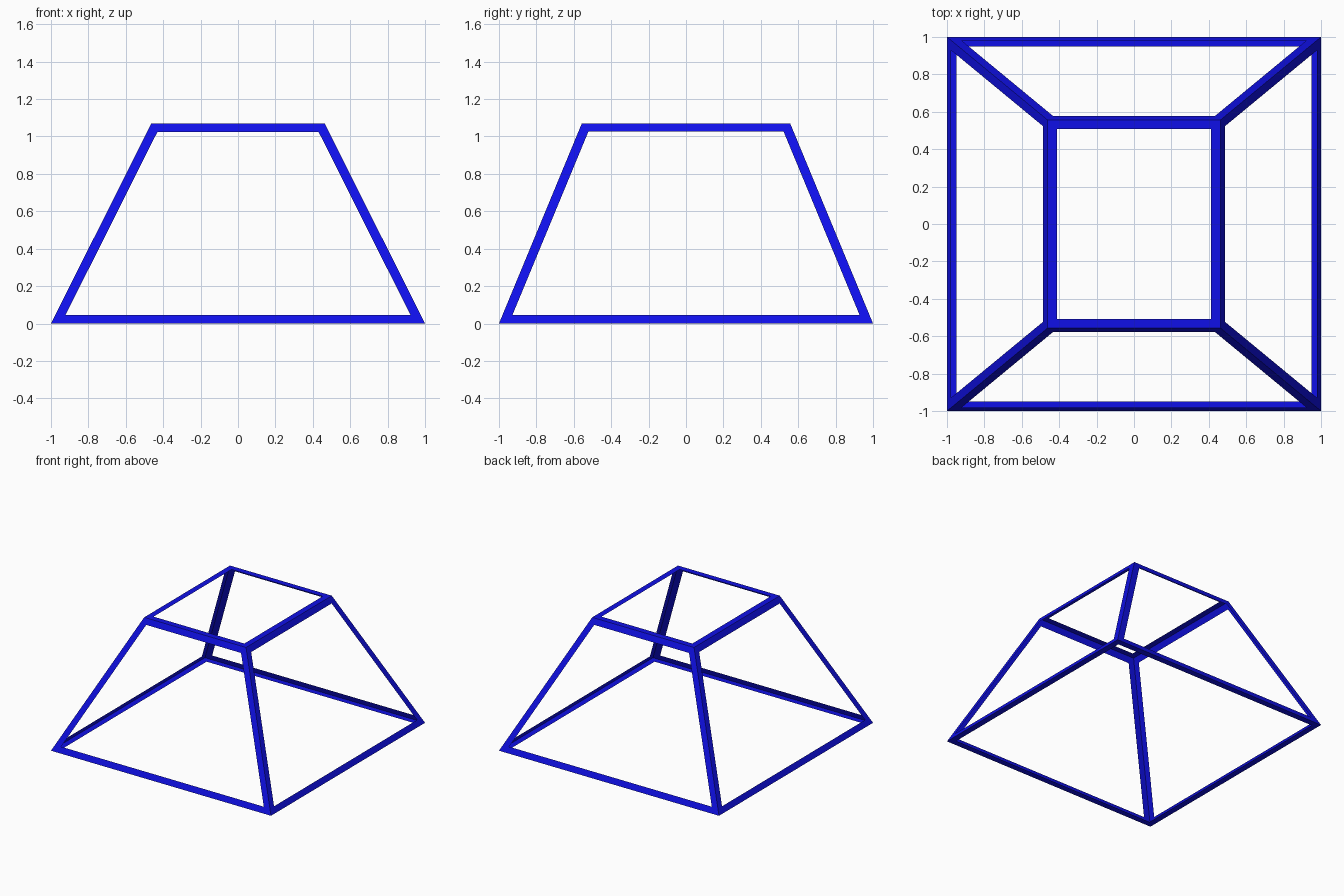
import bpy
import bmesh

if "Cube" in bpy.data.objects:
    bpy.data.objects.remove(bpy.data.objects["Cube"])

HEIGHT = 1.07
TOP_X, TOP_Y = 0.463, 0.557
STRIP = 0.05

# Tapered box, standing on the ground
bm = bmesh.new()
bmesh.ops.create_cube(bm, size=2.0)
for v in bm.verts:
    if v.co.z > 0:
        v.co = (v.co.x * TOP_X, v.co.y * TOP_Y, HEIGHT)
    else:
        v.co.z = 0.0
bm.normal_update()

# Open every side, leaving thin angled strips along the edges
panels = list(bm.faces)
bmesh.ops.inset_individual(bm, faces=panels, thickness=STRIP, depth=0.0,
                           use_even_offset=True)
bmesh.ops.delete(bm, geom=panels, context='FACES')

mesh = bpy.data.meshes.new("tapered_frame")
bm.to_mesh(mesh)
bm.free()
frame = bpy.data.objects.new("tapered_frame", mesh)
bpy.context.collection.objects.link(frame)

# Blue paint
blue = bpy.data.materials.new("blue_paint")
blue.diffuse_color = (0.005, 0.005, 0.8, 1.0)
blue.use_nodes = True
blue.node_tree.nodes["Principled BSDF"].inputs["Base Color"].default_value = blue.diffuse_color
mesh.materials.append(blue)
